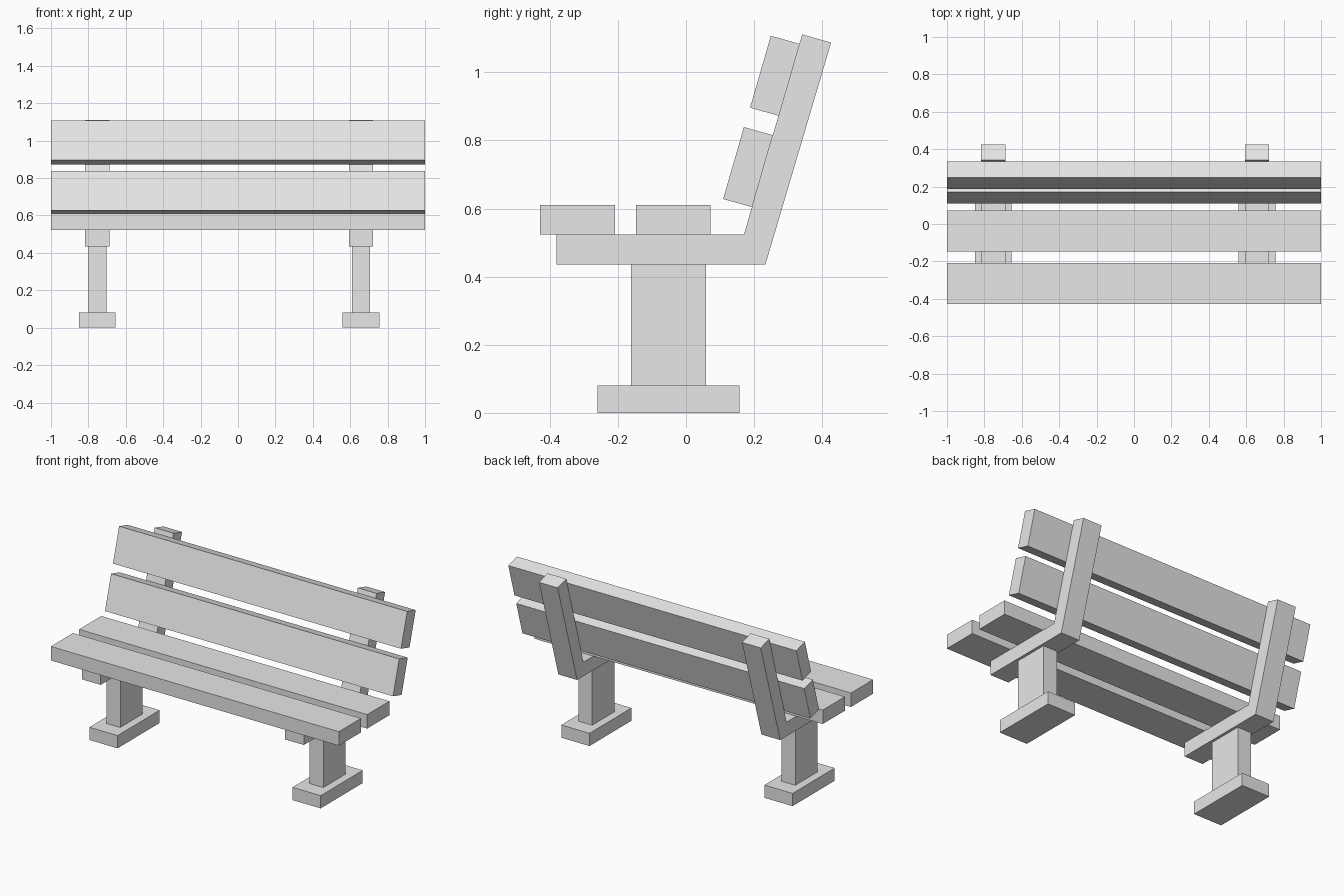
import bpy
import bmesh

cube = bpy.data.objects.get("Cube")
if cube:
    bpy.data.objects.remove(cube, do_unlink=True)

grey = bpy.data.materials.new("plain_grey")
grey.use_nodes = True
colour = (0.8, 0.8, 0.8, 1)
grey.diffuse_color = colour
grey.node_tree.nodes["Principled BSDF"].inputs["Base Color"].default_value = colour


def extrude_profile(name, profile, x, width):
    """Sweep a closed (y, z) profile along x, centred on x."""
    bm = bmesh.new()
    face = bm.faces.new([bm.verts.new((x - width / 2, y, z)) for y, z in profile])
    swept = bmesh.ops.extrude_face_region(bm, geom=[face])["geom"]
    verts = [v for v in swept if isinstance(v, bmesh.types.BMVert)]
    bmesh.ops.translate(bm, verts=verts, vec=(width, 0, 0))
    bmesh.ops.recalc_face_normals(bm, faces=bm.faces)
    mesh = bpy.data.meshes.new(name)
    bm.to_mesh(mesh)
    bm.free()
    mesh.materials.append(grey)
    obj = bpy.data.objects.new(name, mesh)
    bpy.context.collection.objects.link(obj)


def box(y0, y1, z0, z1):
    return [(y0, z0), (y1, z0), (y1, z1), (y0, z1)]


# Seat planks
extrude_profile("seat_plank_front", box(-0.428, -0.208, 0.523, 0.611), 0, 2)
extrude_profile("seat_plank_rear", box(-0.147, 0.072, 0.523, 0.611), 0, 2)

# Leaning backrest planks
lower = [(0.109, 0.628), (0.194, 0.604), (0.255, 0.815), (0.17, 0.839)]
extrude_profile("back_plank_lower", lower, 0, 2)
upper = [(y + 0.079, z + 0.268) for y, z in lower]
extrude_profile("back_plank_upper", upper, 0, 2)

# Supports: foot, post and bent bracket, slightly off centre
bracket = [(-0.38, 0.435), (0.233, 0.435), (0.426, 1.087),
           (0.341, 1.111), (0.17, 0.523), (-0.38, 0.523)]
for side, x in (("right", -0.752), ("left", 0.658)):
    extrude_profile("foot_" + side, box(-0.26, 0.157, 0, 0.08), x, 0.196)
    extrude_profile("post_" + side, box(-0.162, 0.059, 0.08, 0.435), x, 0.096)
    extrude_profile("bracket_" + side, bracket, x, 0.13)
